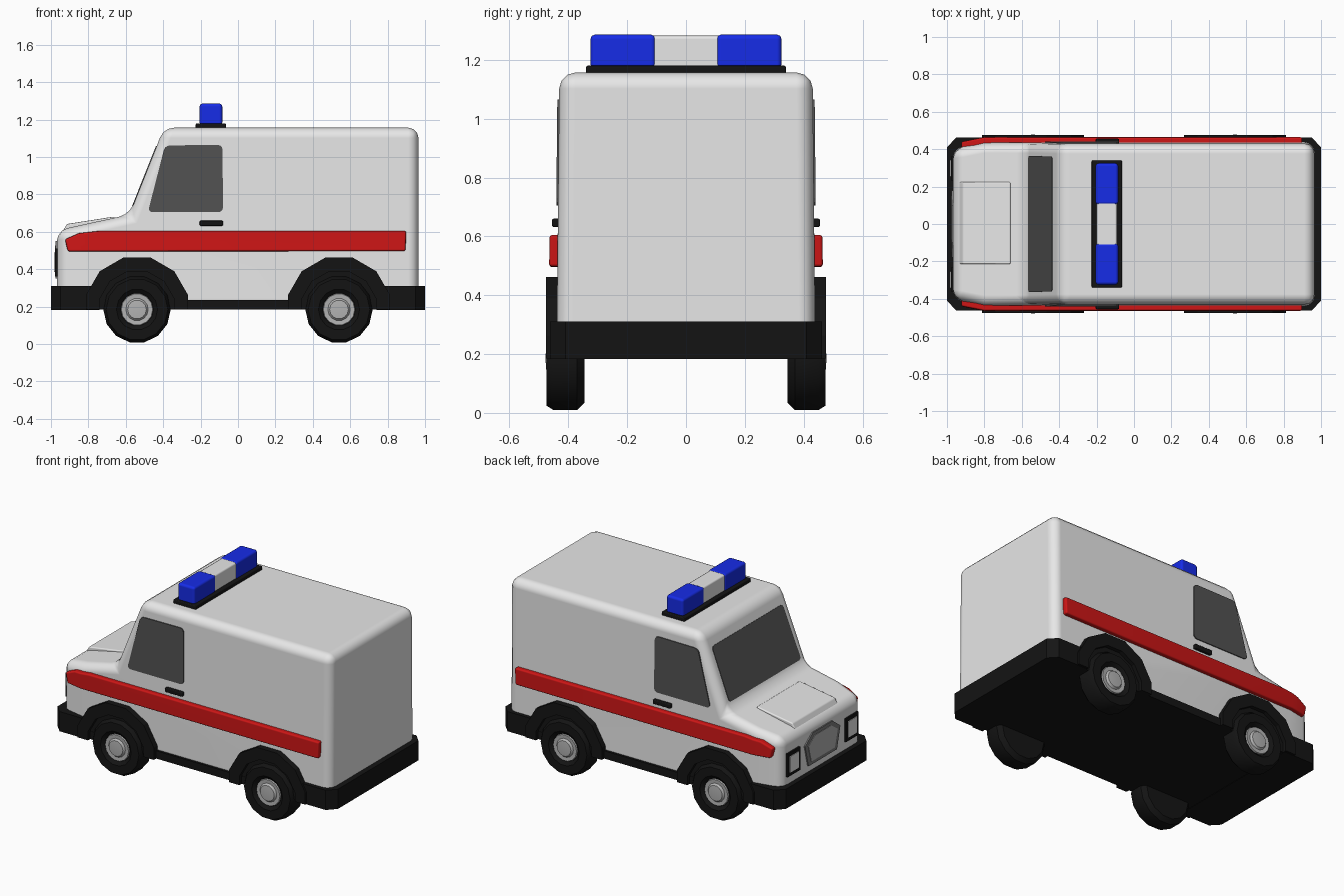
import bpy, bmesh
from math import cos, sin, pi, radians
from mathutils import Vector

cube = bpy.data.objects.get("Cube")
if cube:
    bpy.data.objects.remove(cube, do_unlink=True)


def material(name, r, g, b):
    m = bpy.data.materials.new(name)
    m.use_nodes = True
    m.diffuse_color = (r, g, b, 1)
    m.node_tree.nodes["Principled BSDF"].inputs["Base Color"].default_value = (r, g, b, 1)
    return m


WHITE = material("body white", 0.8, 0.8, 0.8)
BLACK = material("trim black", 0.007, 0.007, 0.007)
RED = material("stripe red", 0.62, 0.008, 0.008)
BLUE = material("beacon blue", 0.008, 0.025, 0.8)
GLASS = material("window grey", 0.085, 0.085, 0.085)
METAL = material("hub grey", 0.45, 0.45, 0.45)
FRAME = material("grille grey", 0.2, 0.2, 0.2)

NOSE_FOLD = -0.8


def finish(name, bm, mat):
    bmesh.ops.recalc_face_normals(bm, faces=bm.faces)
    mesh = bpy.data.meshes.new(name)
    bm.to_mesh(mesh)
    bm.free()
    mesh.materials.append(mat)
    ob = bpy.data.objects.new(name, mesh)
    bpy.context.scene.collection.objects.link(ob)
    return ob


def prism(name, pts, vec, mat, bevel=0, corner=0, fit=False, segments=2):
    """Extrude a polygon; optionally round it and pinch it toward the nose."""
    bm = bmesh.new()
    face = bm.faces.new([bm.verts.new(p) for p in pts])
    if corner:
        bmesh.ops.bevel(bm, geom=face.verts[:], offset=corner, segments=3,
                        profile=0.5, affect='VERTICES')
        bm.faces.ensure_lookup_table()
        face = bm.faces[0]
    low = face.verts[:]
    high = [bm.verts.new(v.co + Vector(vec)) for v in low]
    bm.faces.new(high)
    for i in range(len(low)):
        bm.faces.new((low[i - 1], low[i], high[i], high[i - 1]))
    if fit:
        bmesh.ops.bisect_plane(bm, geom=bm.verts[:] + bm.edges[:] + bm.faces[:], dist=1e-5,
                               plane_co=(NOSE_FOLD, 0, 0), plane_no=(1, 0, 0))
        for v in bm.verts:
            pinch = 0.2 * max(0, NOSE_FOLD - v.co.x) + 0.01 * max(0, v.co.z - 0.2)
            v.co.y -= pinch if v.co.y > 0 else -pinch
    ob = finish(name, bm, mat)
    if bevel:
        for p in ob.data.polygons:
            p.use_smooth = True
        mod = ob.modifiers.new("rounded edges", 'BEVEL')
        mod.width = bevel
        mod.segments = segments
        mod.limit_method = 'ANGLE'
        mod.angle_limit = radians(32)
        mod.harden_normals = True
    return ob


def side(pts, y):
    return [(x, y, z) for x, z in pts]


def box(name, x, y, z, mat, bevel=0):
    pts = [(x[0], y[0], z[0]), (x[1], y[0], z[0]), (x[1], y[1], z[0]), (x[0], y[1], z[0])]
    return prism(name, pts, (0, 0, z[1] - z[0]), mat, bevel)


def lathe(name, profile, centre, s, mat, sides):
    """Spin a (radius, depth) profile around a wheel axle."""
    bm = bmesh.new()
    vs = [bm.verts.new((r, s * d, 0)) for r, d in profile]
    es = [bm.edges.new(e) for e in zip(vs, vs[1:])]
    bmesh.ops.spin(bm, geom=vs + es, cent=(0, 0, 0), axis=(0, 1, 0), angle=2 * pi, steps=sides)
    bmesh.ops.remove_doubles(bm, verts=bm.verts, dist=1e-4)
    bmesh.ops.translate(bm, verts=bm.verts, vec=centre)
    ob = finish(name, bm, mat)
    bpy.ops.object.select_all(action='DESELECT')
    ob.select_set(True)
    bpy.context.view_layer.objects.active = ob
    bpy.ops.object.shade_smooth_by_angle(angle=radians(40))


# Body shell and raised bonnet panel
shell = [(-0.968, 0.19), (-0.968, 0.608), (-0.58, 0.693), (-0.396, 1.157), (0.965, 1.157), (0.965, 0.19)]
prism("body", side(shell, -0.44), (0, 0.88, 0), WHITE, bevel=0.055, fit=True, segments=3)
panel = [(-0.955, 0.57), (-0.915, 0.642), (-0.66, 0.682), (-0.66, 0.57)]
prism("bonnet_panel", side(panel, -0.215), (0, 0.44, 0), WHITE, bevel=0.008)

# Underbody and the bumpers at both ends
box("underbody", (-0.95, 0.95), (-0.452, 0.452), (0.185, 0.235), BLACK)
for name, s in (("nose_bumper", -1), ("tail_bumper", 1)):
    outline = [(0.74, 0.463), (0.95, 0.463), (1.0, 0.41)]
    outline += [(x, -y) for x, y in reversed(outline)]
    prism(name, [(s * x, y, 0.183) for x, y in outline], (0, 0, 0.127), BLACK)

# Windscreen lying on the sloped front of the cab
n = Vector((-0.929, 0, 0.371))
screen = [(-0.563, -0.365, 0.736), (-0.563, 0.365, 0.736), (-0.434, 0.36, 1.059), (-0.434, -0.36, 1.059)]
prism("windscreen", [Vector(p) - n * 0.004 for p in screen], n * 0.008, GLASS, corner=0.02)

# Parts repeated on both sides
window = [(-0.482, 0.705), (-0.39, 1.062), (-0.083, 1.065), (-0.08, 0.705)]
stripe = [(-0.91, 0.495), (-0.925, 0.56), (-0.85, 0.593), (-0.74, 0.605), (0.9, 0.605), (0.895, 0.497)]
tyre = [(0, 0.345), (0.155, 0.345), (0.18, 0.37), (0.18, 0.45), (0.165, 0.474),
        (0.11, 0.474), (0.088, 0.455), (0, 0.455)]
hub = [(0.088, 0.45), (0.084, 0.464), (0.06, 0.462), (0.05, 0.474), (0, 0.478)]


def arc(cx, radius):
    """Half of a twelve-sided ring with straight feet."""
    pts = [(cx + radius * cos(radians(a)), 0.19 + radius * sin(radians(a))) for a in range(15, 180, 30)]
    return [(pts[0][0], 0.185)] + pts + [(pts[-1][0], 0.185)]


for label, s in (("front_side", -1), ("back_side", 1)):
    prism(label + "_window", side(window, s * 0.438), (0, s * 0.008, 0), GLASS, corner=0.025, fit=True)
    prism(label + "_stripe", side(stripe, s * 0.42), (0, s * 0.048, 0), RED, bevel=0.01, fit=True)
    box(label + "_door_handle", (-0.205, -0.08), sorted((s * 0.42, s * 0.456)), (0.632, 0.66), BLACK, 0.006)
    for end, cx in (("nose", -0.54), ("tail", 0.54)):
        part = label + "_" + end
        band = arc(cx, 0.282) + arc(cx, 0.205)[::-1]
        prism(part + "_wheel_arch", side(band, s * 0.4), (0, s * 0.075, 0), BLACK)
        prism(part + "_wheel_well", side(arc(cx, 0.24), s * 0.4), (0, s * 0.05, 0), BLACK)
        lathe(part + "_tyre", tyre, (cx, 0, 0.185), s, BLACK, 14)
        lathe(part + "_hub", hub, (cx, 0, 0.185), s, METAL, 14)


# Grille and headlights on the nose
def nose_plate(name, pts, x, mat):
    prism(name, [(-0.95, y, z) for y, z in pts], (x + 0.95, 0, 0), mat)


half = [(0.1, 0.55), (0.18, 0.49), (0.145, 0.35)]
grille = half + [(-y, z) for y, z in reversed(half)]
nose_plate("grille_frame", grille, -0.976, FRAME)
nose_plate("grille_panel", [(y * 0.83, 0.45 + (z - 0.45) * 0.78) for y, z in grille], -0.979, METAL)
for label, s in (("front_side", -1), ("back_side", 1)):
    for part, r, x, mat in (("_headlight_frame", 0.075, -0.979, BLACK), ("_headlight_lens", 0.052, -0.983, WHITE)):
        square = [(s * 0.297 + a * r * 0.85, 0.437 + b * r) for a, b in ((-1, -1), (1, -1), (1, 1), (-1, 1))]
        nose_plate(label + part, square, x, mat)

# Roof light bar
box("light_bar_base", (-0.226, -0.064), (-0.34, 0.34), (1.14, 1.18), BLACK, 0.006)
box("light_bar_centre", (-0.2, -0.09), (-0.12, 0.12), (1.17, 1.282), WHITE, 0.012)
for label, s in (("front_side", -1), ("back_side", 1)):
    box(label + "_beacon", (-0.206, -0.084), sorted((s * 0.103, s * 0.325)), (1.17, 1.286), BLUE, 0.016)
